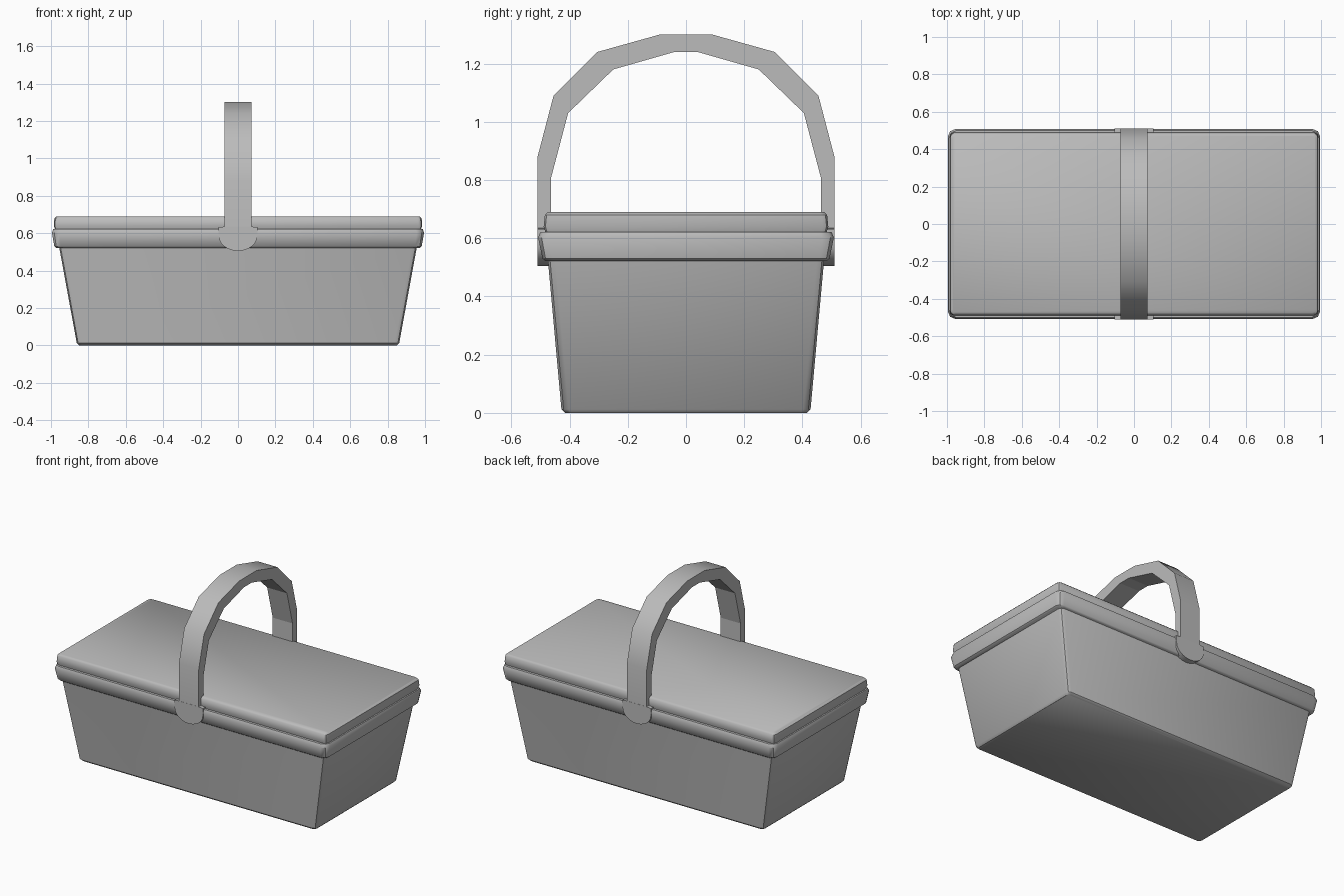
import bpy, bmesh, math

cube = bpy.data.objects.get("Cube")
if cube:
    bpy.data.objects.remove(cube, do_unlink=True)

GREY = (0.5, 0.5, 0.5, 1)
mat = bpy.data.materials.new("basket_grey")
mat.use_nodes = True
mat.diffuse_color = GREY
mat.node_tree.nodes["Principled BSDF"].inputs["Base Color"].default_value = GREY


def finish(name, bm):
    bmesh.ops.recalc_face_normals(bm, faces=bm.faces)
    mesh = bpy.data.meshes.new(name)
    bm.to_mesh(mesh)
    bm.free()
    mesh.materials.append(mat)
    obj = bpy.data.objects.new(name, mesh)
    bpy.context.collection.objects.link(obj)
    return obj


def smooth(obj, degrees):
    bpy.ops.object.select_all(action="DESELECT")
    obj.select_set(True)
    bpy.context.view_layer.objects.active = obj
    bpy.ops.object.shade_smooth_by_angle(angle=math.radians(degrees))


def loft(name, rings):
    """Stack rectangles with cut corners: (half x, half y, corner cut, z)."""
    bm = bmesh.new()
    loops = []
    for hx, hy, c, z in rings:
        quarter = [(hx, hy - c), (hx - c * .3, hy - c * .3), (hx - c, hy)]
        outline = []
        for sx, sy in ((1, 1), (-1, 1), (-1, -1), (1, -1)):
            pts = quarter if sx * sy > 0 else quarter[::-1]
            outline += [(sx * x, sy * y, z) for x, y in pts]
        loops.append([bm.verts.new(p) for p in outline])
    for a, b in zip(loops, loops[1:]):
        for i in range(len(a)):
            j = (i + 1) % len(a)
            bm.faces.new((a[i], a[j], b[j], b[i]))
    bm.faces.new(loops[0])
    bm.faces.new(loops[-1])
    obj = finish(name, bm)
    smooth(obj, 40)


# Tapered body, overhanging rim and lid
loft("basket_body", [(.85, .415, .02, 0), (.862, .428, .025, .012),
                     (.957, .475, .025, .53)])
loft("basket_rim", [(.972, .483, .03, .522), (.982, .493, .035, .53),
                    (.995, .508, .04, .602), (.988, .500, .04, .622)])
loft("lid", [(.975, .480, .02, .61), (.985, .489, .02, .64),
             (.982, .485, .02, .68), (.972, .475, .02, .69)])

# Faceted carrying handle
outer = [(.51, .53), (.51, .88), (.455, 1.09), (.305, 1.24), (.09, 1.30)]
inner = [(.463, .53), (.463, .81), (.405, 1.03), (.25, 1.18), (.04, 1.24)]
outer += [(-y, z) for y, z in reversed(outer)]
inner += [(-y, z) for y, z in reversed(inner)]
bm = bmesh.new()
W = .072
sections = [[bm.verts.new((x, y, z)) for x, (y, z) in
             ((-W, o), (W, o), (W, i), (-W, i))] for o, i in zip(outer, inner)]
for a, b in zip(sections, sections[1:]):
    for k in range(4):
        n = (k + 1) % 4
        face = bm.faces.new((a[k], a[n], b[n], b[k]))
        face.smooth = k == 0
bm.faces.new(sections[0])
bm.faces.new(sections[-1])
for e in bm.edges:
    e.smooth = all(f.smooth for f in e.link_faces)
finish("handle", bm)

# Rounded mounting plates at the foot of the handle
for name, side in (("front_handle_mount", -1), ("back_handle_mount", 1)):
    outline = [(.072, .635), (.103, .632), (.103, .585)]
    for i in range(1, 6):
        t = math.radians(15 * i)
        outline.append((.103 * math.cos(t), .585 - .08 * math.sin(t)))
    outline += [(0, .505)] + [(-x, z) for x, z in reversed(outline)]
    bm = bmesh.new()
    face = bm.faces.new([bm.verts.new((x, side * .511, z)) for x, z in outline])
    out = bmesh.ops.extrude_face_region(bm, geom=[face])
    moved = [v for v in out["geom"] if isinstance(v, bmesh.types.BMVert)]
    bmesh.ops.translate(bm, verts=moved, vec=(0, -side * .05, 0))
    smooth(finish(name, bm), 30)
